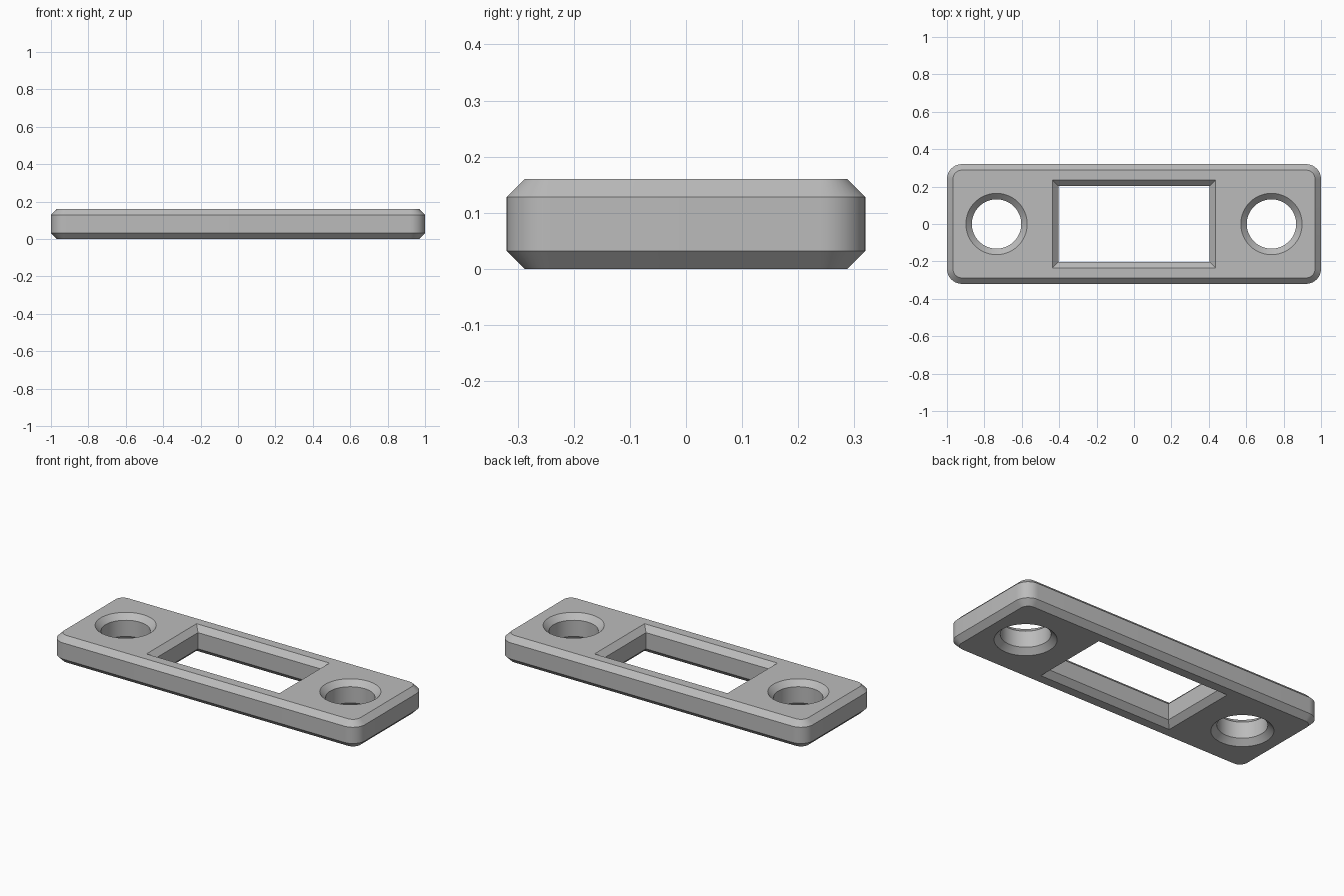
import bpy, bmesh, math

cube = bpy.data.objects.get("Cube")
if cube:
    bpy.data.objects.remove(cube, do_unlink=True)

THICK, CHAMFER = 0.16, 0.032
HOLE_X, HOLE_R = 0.735, 0.132


def rounded_rect(hx, hy, r, steps=10):
    """Outline of a rectangle with rounded corners."""
    pts = []
    for i, (sx, sy) in enumerate([(1, 1), (-1, 1), (-1, -1), (1, -1)]):
        for k in range(steps + 1):
            a = math.pi / 2 * (i + k / steps)
            pts.append((sx * (hx - r) + r * math.cos(a), sy * (hy - r) + r * math.sin(a)))
    return pts


def rect(hx, hy):
    return [(hx, hy), (-hx, hy), (-hx, -hy), (hx, -hy)]


def circle(cx, r, n=64):
    return [(cx + r * math.cos(math.tau * k / n), r * math.sin(math.tau * k / n)) for k in range(n)]


bm = bmesh.new()
rim_edges = {0: [], THICK: []}


def chamfered_wall(middle, rim):
    """Upright wall with a chamfer at its top and bottom edges."""
    levels = [(rim, 0), (middle, CHAMFER), (middle, THICK - CHAMFER), (rim, THICK)]
    rings = [[bm.verts.new((x, y, z)) for x, y in pts] for pts, z in levels]
    n = len(middle)
    for low, high in zip(rings, rings[1:]):
        for i in range(n):
            j = (i + 1) % n
            bm.faces.new((low[i], low[j], high[j], high[i]))
    for ring, z in ((rings[0], 0), (rings[-1], THICK)):
        rim_edges[z] += [bm.edges.get((ring[i], ring[(i + 1) % n])) for i in range(n)]


# Outer edge, central window and the two screw holes
chamfered_wall(rounded_rect(1, 0.32, 0.08), rounded_rect(1 - CHAMFER, 0.32 - CHAMFER, 0.08 - CHAMFER))
chamfered_wall(rect(0.403, 0.202), rect(0.403 + CHAMFER, 0.202 + CHAMFER))
for side in (-1, 1):
    chamfered_wall(circle(side * HOLE_X, HOLE_R), circle(side * HOLE_X, HOLE_R + CHAMFER))

# Flat top and bottom around the openings
for edges in rim_edges.values():
    bmesh.ops.triangle_fill(bm, edges=edges, use_beauty=True, use_dissolve=False, normal=(0, 0, 1))
bmesh.ops.recalc_face_normals(bm, faces=bm.faces)

mesh = bpy.data.meshes.new("slotted_plate")
bm.to_mesh(mesh)
bm.free()
plate = bpy.data.objects.new("slotted_plate", mesh)
bpy.context.collection.objects.link(plate)

# Plain grey finish
grey = bpy.data.materials.new("plain_grey")
grey.use_nodes = True
colour = (0.5, 0.5, 0.5, 1)
grey.diffuse_color = colour
for node in grey.node_tree.nodes:
    if node.type == "BSDF_PRINCIPLED":
        node.inputs["Base Color"].default_value = colour
mesh.materials.append(grey)

bpy.ops.object.select_all(action="DESELECT")
plate.select_set(True)
bpy.context.view_layer.objects.active = plate
bpy.ops.object.shade_smooth_by_angle(angle=math.radians(30))
